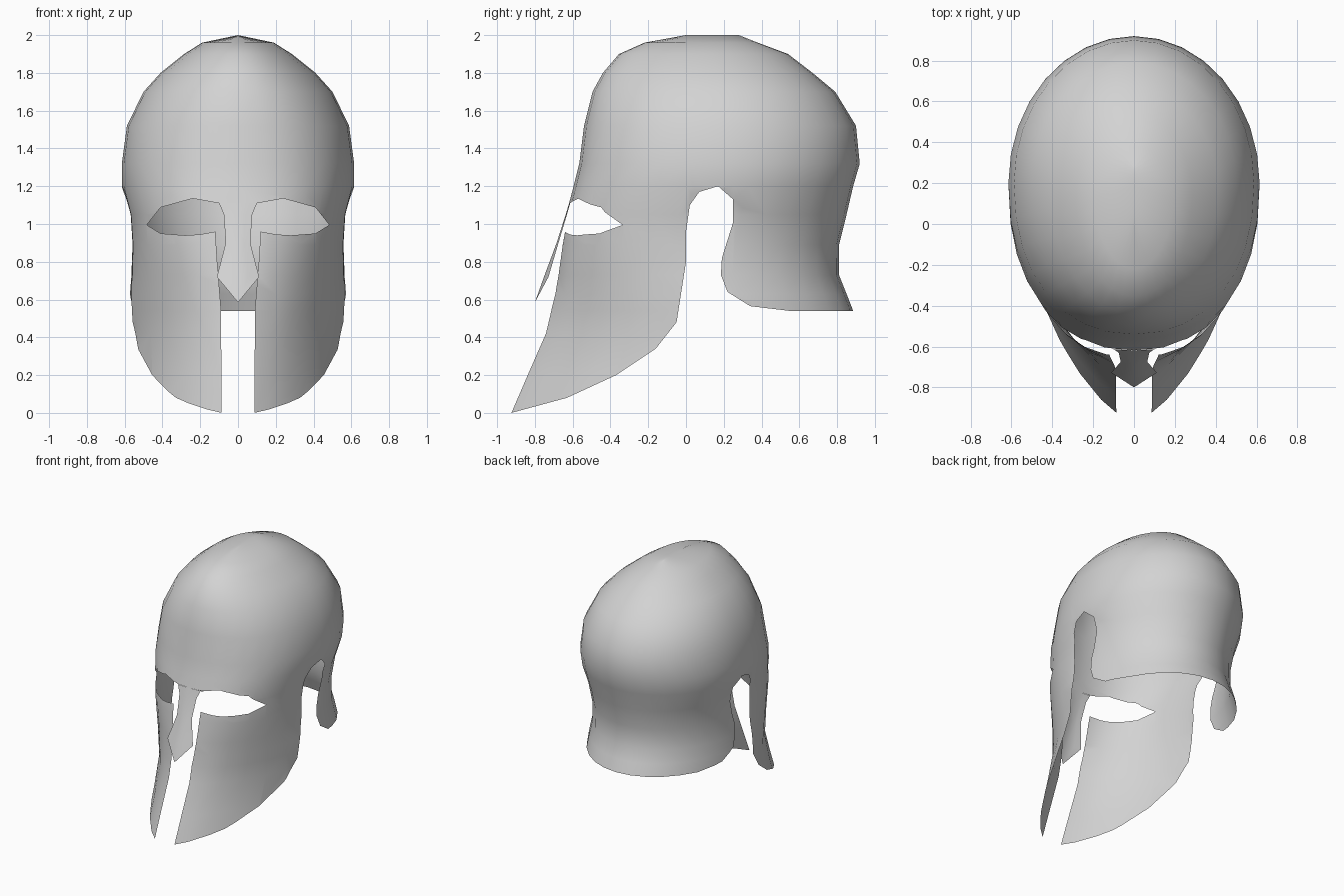
import bpy
import bmesh
from math import sin, cos, pi
from mathutils import Vector
from mathutils.geometry import intersect_point_line

cube = bpy.data.objects.get("Cube")
if cube:
    bpy.data.objects.remove(cube, do_unlink=True)

metal = bpy.data.materials.new("pale grey metal")
metal.use_nodes = True
grey = (0.65, 0.65, 0.65, 1)
metal.diffuse_color = grey
metal.node_tree.nodes["Principled BSDF"].inputs["Base Color"].default_value = grey


def finish(name, bm):
    """Turn a half into a smooth object mirrored across x."""
    mesh = bpy.data.meshes.new(name)
    bm.to_mesh(mesh)
    bm.free()
    mesh.materials.append(metal)
    for poly in mesh.polygons:
        poly.use_smooth = True
    obj = bpy.data.objects.new(name, mesh)
    bpy.context.collection.objects.link(obj)
    mirror = obj.modifiers.new("mirror", "MIRROR")
    mirror.use_clip = True
    mirror.merge_threshold = 0.0005
    return obj


def loft(bm, rows):
    """Skin rows of points, listed from the bottom up."""
    grid = [[bm.verts.new(p) for p in row] for row in rows]
    for low, high in zip(grid, grid[1:]):
        for j in range(len(low) - 1):
            bm.faces.new((low[j], low[j + 1], high[j + 1], high[j]))


def inside(p, poly):
    hit = False
    for (ax, az), (bx, bz) in zip(poly, poly[1:] + poly[:1]):
        if (az > p[1]) != (bz > p[1]):
            if p[0] < ax + (p[1] - az) * (bx - ax) / (bz - az):
                hit = not hit
    return hit


def cut(bm, poly, axis, keep=lambda c: False):
    """Cut a polygon drawn on (axis, z) straight through the sheet."""
    for a, b in zip(poly, poly[1:] + poly[:1]):
        lo = [min(s) for s in zip(a, b)]
        hi = [max(s) for s in zip(a, b)]
        faces = []
        for f in bm.faces:
            h = [v.co[axis] for v in f.verts]
            z = [v.co.z for v in f.verts]
            if (max(h) >= lo[0] and min(h) <= hi[0] and max(z) >= lo[1]
                    and min(z) <= hi[1] and not keep(f.calc_center_median())):
                faces.append(f)
        if not faces:
            continue
        point, normal = Vector((0, 0, a[1])), Vector((0, 0, b[0] - a[0]))
        point[axis], normal[axis] = a[0], a[1] - b[1]
        geom = set(faces)
        for f in faces:
            geom.update(f.edges)
            geom.update(f.verts)
        bmesh.ops.bisect_plane(bm, geom=list(geom), dist=0.0001,
                               plane_co=point, plane_no=normal.normalized())
    dead = []
    for f in bm.faces:
        c = f.calc_center_median()
        if not keep(c) and inside((c[axis], c.z), poly):
            dead.append(f)
    bmesh.ops.delete(bm, geom=dead, context="FACES")


# Shell sections: height, half width, front y, back y, front roundness
sections = [
    (0, .58, -.965, .885, 1.5), (.2, .58, -.878, .885, 1.5),
    (.42, .585, -.775, .885, 1.55), (.54, .585, -.735, .885, 1.7),
    (.63, .58, -.71, .85, 1.8), (.73, .57, -.69, .81, 1.95),
    (.89, .565, -.665, .81, 2.2), (1.05, .575, -.635, .85, 2.35),
    (1.2, .615, -.595, .885, 2.3), (1.32, .615, -.565, .92, 2.25),
    (1.52, .588, -.54, .9, 2.2), (1.7, .5, -.495, .79, 2.1),
    (1.8, .41, -.44, .67, 2), (1.9, .285, -.355, .54, 2),
    (1.96, .19, -.22, .38, 2), (2, 0, 0, .28, 2),
]
STEPS = 16


def section(z, width, front, back, power):
    mid = min(.2, (front + back) / 2 + .05)
    row = []
    for j in range(STEPS + 1):
        a = pi * j / STEPS
        c, s = cos(a), max(sin(a), 0)
        if j in (0, STEPS):
            s = 0
        if j < STEPS / 2:
            e = 2 / power
            row.append((width * s ** e, mid - (mid - front) * c ** e, z))
        else:
            row.append((width * s, mid - (back - mid) * c, z))
    return row


shell = bmesh.new()
loft(shell, [section(*s) for s in sections])

# Lower rim: cheek edge, ear notch and neck guard, cut from the side
rim = [(-.925, 0), (-.63, .08), (-.37, .2), (-.16, .34), (-.05, .48),
       (0, .8), (0, .96), (.02, 1.1), (.07, 1.17), (.17, 1.2), (.25, 1.13),
       (.25, 1.01), (.19, .82), (.185, .73), (.22, .64), (.34, .565),
       (.55, .54), (1.2, .54), (1.2, -.2), (-.925, -.2)]
cut(shell, rim, 1)

# Eye opening and the slot between the cheeks, cut from the front
face = [(-.1, 1.11), (.1, 1.11), (.24, 1.135), (.41, 1.088), (.483, .995),
        (.41, .95), (.28, .94), (.2, .945), (.12, .96), (.11, .8),
        (.09, .55), (.086, -.1), (-.1, -.1)]
cut(shell, face, 0, keep=lambda c: c.y > -.1)
finish("helmet_shell", shell)

# Nose guard: height, half width, centre y, edge y
nose_rows = [(.585, 0, -.8, -.8), (.72, .112, -.752, -.728),
             (.9, .065, -.685, -.675), (1.05, .075, -.637, -.63),
             (1.11, .1, -.619, -.613)]
nose = bmesh.new()
loft(nose, [[(0, mid, z), (w / 2, mid + (edge - mid) * .4, z), (w, edge, z)]
            for z, w, mid, edge in nose_rows])
bmesh.ops.remove_doubles(nose, verts=nose.verts, dist=0.0005)
finish("nose_guard", nose)
